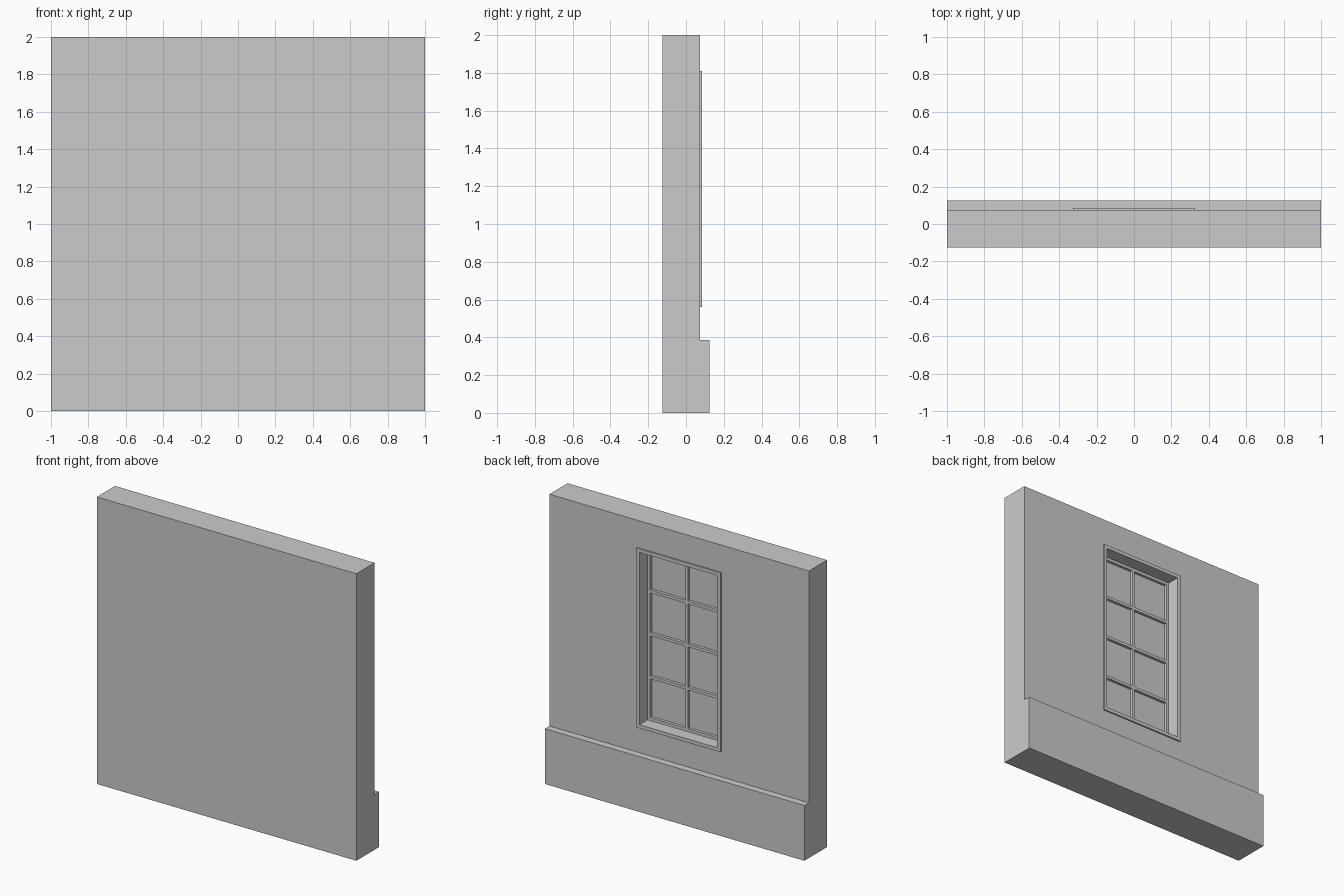
import bpy, bmesh

if "Cube" in bpy.data.objects:
    bpy.data.objects.remove(bpy.data.objects["Cube"])

Z0, Z1, HALF = 0.56, 1.81, 0.325    # outer edge of the window trim
BORDER = 0.025
FACE, GLASS, SASH = 0.075, -0.025, -0.005   # y of wall face, panes, glazing bars


def finish(name, bm):
    bmesh.ops.recalc_face_normals(bm, faces=bm.faces[:])
    mesh = bpy.data.meshes.new(name)
    bm.to_mesh(mesh)
    bm.free()
    obj = bpy.data.objects.new(name, mesh)
    bpy.context.collection.objects.link(obj)
    return obj


def box(name, x0, x1, y0, y1, z0, z1):
    bm = bmesh.new()
    bmesh.ops.create_cube(bm, size=1)
    for v in bm.verts:
        v.co = ((x0 + x1) / 2 + v.co.x * (x1 - x0),
                (y0 + y1) / 2 + v.co.y * (y1 - y0),
                (z0 + z1) / 2 + v.co.z * (z1 - z0))
    return finish(name, bm)


def ring(name, half, z0, z1, width, y0, y1):
    """Rectangular frame extruded along y."""
    bm = bmesh.new()
    loops = []
    for w in (0, width):
        h = half - w
        loops.append([bm.verts.new((x, y0, z)) for x, z in
                      ((-h, z0 + w), (h, z0 + w), (h, z1 - w), (-h, z1 - w))])
    outer, inner = loops
    faces = [bm.faces.new((outer[i], outer[(i + 1) % 4], inner[(i + 1) % 4], inner[i]))
             for i in range(4)]
    ext = bmesh.ops.extrude_face_region(bm, geom=faces, use_keep_orig=True)
    for v in ext["geom"]:
        if isinstance(v, bmesh.types.BMVert):
            v.co.y = y1
    return finish(name, bm)


# Wall with projecting plinth: one stepped profile extruded along x
profile = [(-0.125, 0), (0.125, 0), (0.125, 0.385), (FACE, 0.385), (FACE, 2), (-0.125, 2)]
bm = bmesh.new()
base = bm.faces.new([bm.verts.new((-1, y, z)) for y, z in profile])
ext = bmesh.ops.extrude_face_region(bm, geom=[base], use_keep_orig=True)
for v in ext["geom"]:
    if isinstance(v, bmesh.types.BMVert):
        v.co.x = 1
wall = finish("wall", bm)

# Window recess cut into the back face
h, b, t = HALF - BORDER, Z0 + BORDER, Z1 - BORDER
cutter = box("recess_cutter", -h, h, GLASS, 0.3, b, t)
cutter.hide_render = True
mod = wall.modifiers.new("recess", "BOOLEAN")
mod.operation = "DIFFERENCE"
mod.solver = "EXACT"
mod.object = cutter
bpy.context.view_layer.objects.active = wall
bpy.ops.object.modifier_apply(modifier=mod.name)
bpy.data.objects.remove(cutter)

# Raised trim around the opening and sash frame inside it
ring("window_trim", HALF, Z0, Z1, BORDER, FACE, FACE + 0.01)
ring("sash_frame", h, b, t, 0.02, GLASS, SASH)

# Glazing bars: two columns by four rows
box("vertical_bar", -0.01, 0.01, GLASS, SASH, b + 0.02, t - 0.02)
for i in range(1, 4):
    z = b + (t - b) * i / 4
    box(f"horizontal_bar_{i}", -h + 0.02, h - 0.02, GLASS, SASH, z - 0.01, z + 0.01)
